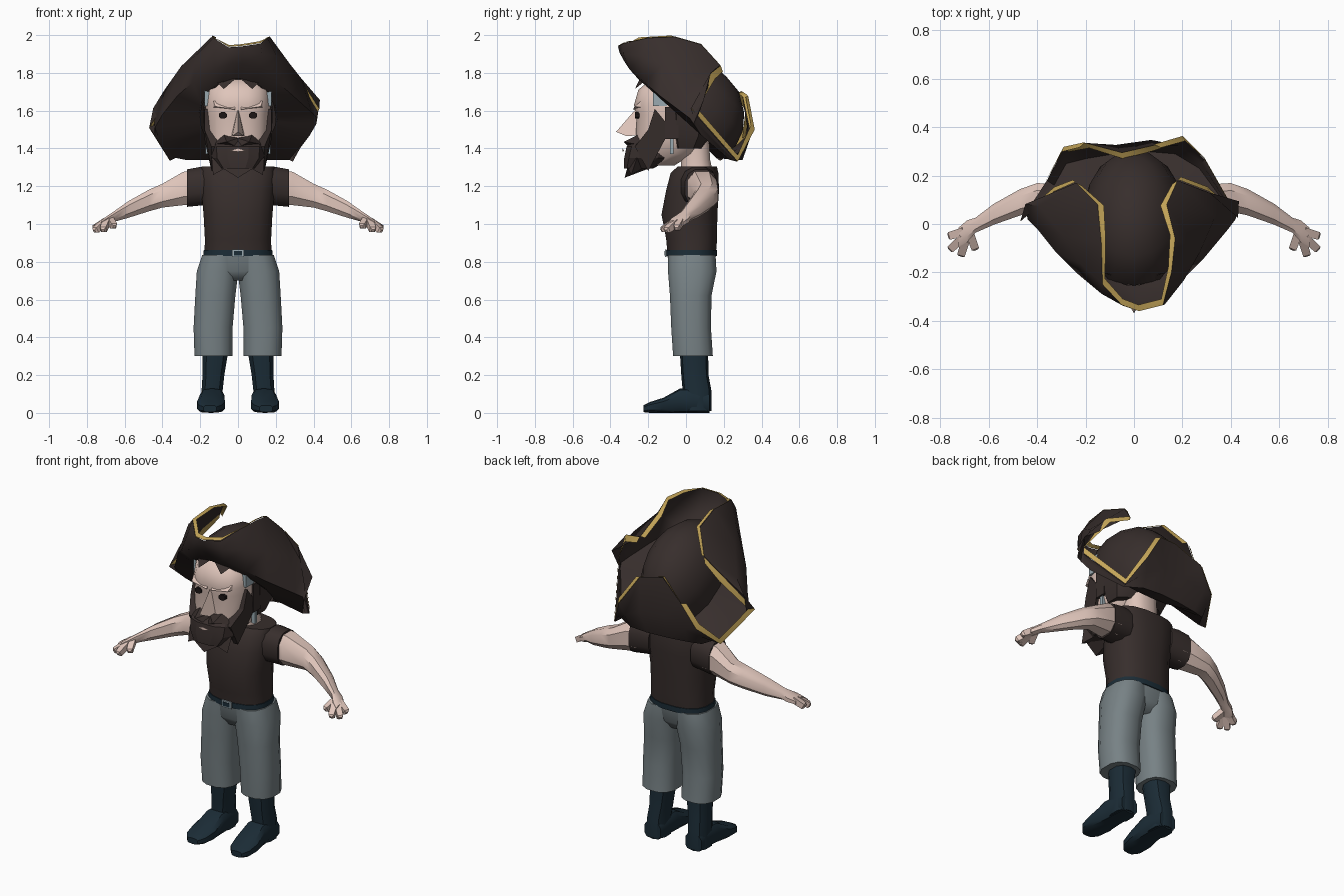
import bpy, bmesh, math
from mathutils import Vector


def material(name, rgb):
    m = bpy.data.materials.new(name)
    m.diffuse_color = (*rgb, 1)
    return m


DARK = material("dark_brown", (0.038, 0.027, 0.025))
GOLD = material("gold", (0.56, 0.38, 0.10))
SKIN = material("skin", (0.74, 0.56, 0.495))
GREY = material("trouser_grey", (0.185, 0.222, 0.235))
NAVY = material("navy_leather", (0.011, 0.025, 0.037))
PALE = material("pale_blue_grey", (0.32, 0.40, 0.44))
BLACK = material("eye_black", (0.012, 0.008, 0.008))


def make(name, verts, faces, mat, angle=40):
    mesh = bpy.data.meshes.new(name)
    bm = bmesh.new()
    vs = [bm.verts.new(v) for v in verts]
    for f in faces:
        bm.faces.new([vs[i] for i in f])
    bmesh.ops.recalc_face_normals(bm, faces=bm.faces)
    bm.to_mesh(mesh)
    bm.free()
    mesh.materials.append(mat)
    for p in mesh.polygons:
        p.use_smooth = True
    mesh.set_sharp_from_angle(angle=math.radians(angle))
    ob = bpy.data.objects.new(name, mesh)
    bpy.context.collection.objects.link(ob)


def bridge(rings, closed=True):
    """Quads joining rings of equal length that are stored one after another."""
    n = len(rings[0])
    return [(k * n + i, k * n + (i + 1) % n, (k + 1) * n + (i + 1) % n, (k + 1) * n + i)
            for k in range(len(rings) - 1) for i in range(n if closed else n - 1)]


def loft(name, rings, mat, axis="z", n=12, power=0.8, side=1, angle=40):
    """Rings are (position on axis, two centres, two radii) in x, y, z order."""
    out = []
    for pos, c1, c2, r1, r2 in rings:
        ring = []
        for i in range(n):
            a = 2 * math.pi * (i + 0.5) / n
            p = c1 + r1 * math.copysign(abs(math.cos(a)) ** power, math.cos(a))
            q = c2 + r2 * math.copysign(abs(math.sin(a)) ** power, math.sin(a))
            v = {"x": (pos, p, q), "y": (p, pos, q), "z": (p, q, pos)}[axis]
            ring.append((v[0] * side, v[1], v[2]))
        out.append(ring)
    m = (len(out) - 1) * n
    make(name, sum(out, []), bridge(out) + [tuple(range(n)), tuple(range(m, m + n))], mat, angle)


def box(name, lo, hi, mat, side=1):
    v = [((hi if i & 1 else lo)[0] * side, (hi if i & 2 else lo)[1], (hi if i & 4 else lo)[2])
         for i in range(8)]
    f = [(0, 1, 3, 2), (4, 5, 7, 6), (0, 1, 5, 4), (2, 3, 7, 6), (0, 2, 6, 4), (1, 3, 7, 5)]
    make(name, v, f, mat, 20)


def spike(name, base, tip, mat, side=1):
    """Pyramid on a three or four cornered base."""
    k = len(base)
    v = [(x * side, y, z) for x, y, z in base + [tip]]
    make(name, v, [tuple(range(k))] + [(i, (i + 1) % k, k) for i in range(k)], mat, 20)


# --- torso, belt, neck, hips
loft("shirt", [(.84, 0, .03, .18, .13), (.92, 0, .03, .178, .137), (1.05, 0, .018, .185, .15),
               (1.18, 0, .035, .197, .142), (1.27, 0, .045, .2, .128), (1.305, 0, .06, .195, .105)],
     DARK, n=16)
loft("belt", [(.83, 0, .03, .187, .136), (.862, 0, .03, .184, .136)], NAVY, n=16)
box("buckle", (-.032, -.112, .826), (.032, -.104, .866), PALE)
box("buckle_centre", (-.022, -.115, .834), (.022, -.11, .858), NAVY)
loft("neck", [(1.25, 0, .06, .11, .09), (1.34, 0, .05, .095, .08), (1.52, 0, .03, .1, .09)], SKIN)
loft("trouser_hips", [(.70, 0, .028, .14, .085), (.75, 0, .03, .2, .118),
                      (.838, 0, .03, .185, .131)], GREY, n=16, angle=60)

# --- limbs, built for both sides
for side, tag in ((1, "right"), (-1, "left")):
    loft(tag + "_sleeve", [(.14, .06, 1.2, .10, .10), (.2, .07, 1.2, .095, .105),
                           (.27, .08, 1.19, .088, .102)], DARK, "x", side=side)
    loft(tag + "_arm", [(.22, .08, 1.193, .083, .096), (.29, .086, 1.188, .081, .094),
                        (.40, .11, 1.15, .063, .067), (.47, .09, 1.125, .058, .061),
                        (.58, .04, 1.077, .046, .047), (.655, -.005, 1.04, .033, .03),
                        (.69, -.03, 1.02, .048, .026), (.725, -.055, 1.0, .042, .02)],
         SKIN, "x", n=8, side=side)
    # fingers and thumb
    for k, (b, t) in enumerate((((.715, -.035, 1.005), (.765, -.05, .975)),
                                ((.715, -.065, 1.0), (.76, -.105, .962)),
                                ((.70, -.08, 1.0), (.715, -.13, .965)),
                                ((.675, -.05, 1.015), (.655, -.105, .985)))):
        b, t = Vector(b), Vector(t)
        d = (t - b).normalized()
        w = d.cross(Vector((0, 0, 1))).normalized()
        h = d.cross(w)
        quad = ((1, 1), (1, -1), (-1, -1), (-1, 1))
        rings = [[tuple(p + w * i * r + h * j * r) for i, j in quad]
                 for p, r in ((b - d * .02, .018), (t - d * .01, .016), (t, .008))]
        make(f"{tag}_finger_{k + 1}", [(x * side, y, z) for x, y, z in sum(rings, [])],
             bridge(rings) + [(0, 1, 2, 3), (8, 9, 10, 11)], SKIN, 30)
    loft(tag + "_trouser_leg", [(.30, .13, .037, .103, .108), (.45, .132, .027, .106, .108),
                                (.62, .12, .025, .109, .113), (.75, .108, .033, .113, .132),
                                (.835, .09, .03, .102, .13)], GREY, side=side, angle=50)
    loft(tag + "_boot_shaft", [(.01, .137, .06, .06, .075), (.12, .137, .058, .058, .076),
                               (.2, .13, .047, .06, .072), (.33, .12, .042, .072, .075)],
         NAVY, side=side, n=10)
    loft(tag + "_boot_foot", [(.125, .137, .05, .055, .05), (.04, .135, .065, .062, .065),
                              (-.03, .137, .065, .066, .065), (-.12, .143, .04, .076, .04),
                              (-.19, .147, .029, .065, .029), (-.225, .148, .022, .035, .018)],
         NAVY, "y", side=side, n=10, power=.6)

# --- head
loft("head", [(1.31, 0, -.15, .08, .09), (1.37, 0, -.11, .14, .15), (1.46, 0, -.08, .168, .188),
              (1.58, 0, -.07, .172, .195), (1.63, 0, -.07, .174, .208), (1.71, 0, -.06, .168, .195),
              (1.765, 0, -.04, .12, .15)], SKIN, n=16, power=.7)
loft("hair", [(1.40, 0, .0, .16, .09), (1.47, 0, .01, .185, .13), (1.58, 0, .01, .19, .14),
              (1.68, 0, .0, .185, .13)], DARK, n=10, power=.7)
make("nose", [(0, -.26, 1.615), (-.035, -.25, 1.47), (.035, -.25, 1.47), (0, -.37, 1.488),
              (-.03, -.315, 1.465), (.03, -.315, 1.465)],
     [(0, 1, 4, 3), (0, 3, 5, 2), (3, 4, 5), (1, 2, 5, 4), (0, 2, 1)], SKIN, 20)
CHEEK = [(-.2, 1.5), (-.165, 1.61), (-.1, 1.53), (-.11, 1.45), (-.2, 1.28), (-.27, 1.41)]
for side, tag in ((1, "right"), (-1, "left")):
    # brow ridge, eye, side whiskers, head wrap
    make(tag + "_brow", [(x * side, y, z) for x, y, z in (
        (.015, -.25, 1.6), (.13, -.24, 1.618), (.13, -.24, 1.65), (.015, -.25, 1.65),
        (.015, -.281, 1.607), (.12, -.272, 1.622))],
        [(0, 1, 5, 4), (4, 5, 2, 3), (0, 4, 3), (1, 2, 5), (0, 3, 2, 1)], SKIN, 20)
    loft(tag + "_eye", [(-.27, .08, 1.575, .022, .018), (-.2, .08, 1.575, .02, .018)],
         BLACK, "y", n=8, side=side)
    rows = [[(min(x, .178 if z > 1.42 and y > -.25 else .14) * side, y, z) for y, z in CHEEK]
            for x in (.11, .178)]
    make(tag + "_side_whiskers", rows[0] + rows[1],
         bridge(rows) + [tuple(range(6)), tuple(range(6, 12))], DARK, 20)
    box(tag + "_sideburn", (.15, -.11, 1.45), (.181, -.04, 1.62), DARK, side)
    box(tag + "_head_wrap", (.14, -.175, 1.625), (.177, -.1, 1.73), PALE, side)
    box(tag + "_wrap_tail", (.15, -.085, 1.37), (.172, -.065, 1.45), PALE, side)
    # moustache, beard points, forelock
    spike(tag + "_moustache", [(.0, -.27, 1.455), (.075, -.25, 1.475), (.13, -.25, 1.42),
                               (.0, -.30, 1.405)], (.06, -.33, 1.435), DARK, side)
    spike(tag + "_beard_point", [(.02, -.32, 1.32), (.14, -.26, 1.35), (.07, -.2, 1.31)],
          (.132, -.29, 1.26), DARK, side)
    spike(tag + "_forelock", [(.0, -.24, 1.78), (.13, -.2, 1.77), (.05, -.22, 1.76)],
          (.075, -.27, 1.715), DARK, side)
loft("beard", [(1.45, 0, -.17, .125, .10), (1.41, 0, -.18, .145, .138), (1.35, 0, -.20, .142, .13),
               (1.295, 0, -.25, .10, .08)], DARK, n=12, power=.7, angle=20)
spike("beard_tip", [(-.09, -.31, 1.30), (.09, -.31, 1.30), (0, -.18, 1.30)], (0, -.325, 1.245), DARK)
make("mouth", [(-.045, -.327, 1.388), (0, -.337, 1.382), (.045, -.327, 1.388), (0, -.337, 1.402)],
     [(0, 1, 2, 3)], SKIN)

# --- three-cornered hat: each entry is a fold point and the brim edge point above it
BRIM = [((.02, -.32, 1.85), (.02, -.36, 1.94)), ((.12, -.30, 1.82), (.12, -.335, 1.955)),
        ((.21, -.22, 1.75), (.155, -.20, 1.985)), ((.29, -.14, 1.68), (.17, -.06, 1.99)),
        ((.39, -.02, 1.59), (.135, .08, 1.95)), ((.42, .02, 1.56), (.18, .18, 1.84)),
        ((.415, .04, 1.53), (.31, .13, 1.80)), ((.38, .08, 1.47), (.43, .025, 1.61)),
        ((.27, .23, 1.34), (.29, .27, 1.33)), ((.17, .29, 1.34), (.2, .36, 1.5)),
        ((.05, .30, 1.34), (.08, .325, 1.68)), ((-.08, .29, 1.34), (-.05, .295, 1.70)),
        ((-.2, .27, 1.34), (-.2, .335, 1.60)), ((-.28, .25, 1.34), (-.29, .315, 1.46)),
        ((-.33, .16, 1.35), (-.36, .18, 1.335)), ((-.41, .08, 1.43), (-.47, .01, 1.51)),
        ((-.44, .02, 1.51), (-.33, .13, 1.73)), ((-.40, -.02, 1.58), (-.24, .17, 1.83)),
        ((-.32, -.12, 1.68), (-.15, .08, 1.95)), ((-.24, -.2, 1.75), (-.135, -.08, 1.995)),
        ((-.12, -.29, 1.82), (-.13, -.25, 1.985)), ((-.04, -.32, 1.85), (-.05, -.335, 1.935))]
CENTRE = Vector((0, -.025, 1.565))
UP = Vector((0, .68, .73))
FRONT = Vector((0, -.23, .205))
fold = [Vector(f) for f, e in BRIM]
edge = [Vector(e) for f, e in BRIM]
angles = [math.atan2(f.x / .2, (f - CENTRE).dot(FRONT) / FRONT.length_squared) for f in fold]
base = [CENTRE + FRONT * math.cos(a) + Vector((.2 * math.sin(a), 0, 0)) for a in angles]
# folded sides bulge outwards halfway up, the corners stay flat
middle = []
for i, (f, e) in enumerate(zip(fold, edge)):
    out = f - CENTRE
    out = (out - UP * out.dot(UP)).normalized()
    bulge = 0 if i in (7, 8, 9, 13, 14, 15) else .24 if i in (4, 5, 6, 16, 17, 18) else .16
    middle.append(f.lerp(e, .5) + out * bulge * min((e - f).length, .3))
rings = [base, fold, middle, edge]
make("hat_brim", sum(rings, []), bridge(rings), DARK, 60)

# gold trim: a lip inside the turned-up edges, and a band across the two rear corners
for name, ids in (("front_trim", [*range(17, 22), *range(0, 6)]), ("back_trim", range(9, 14))):
    rows = [[], []]
    for i in ids:
        inward = Vector((-edge[i].x, .06 - edge[i].y, 0)).normalized()
        rows[0].append(edge[i] + Vector((0, 0, .003)))
        rows[1].append(edge[i] + inward * .026 + Vector((0, 0, .012 if i in (21, 0, 1) else -.006)))
    make(name, rows[0] + rows[1], bridge(rows, False), GOLD, 60)
for name, ids, s in (("right_corner_trim", range(5, 11), 1), ("left_corner_trim", range(12, 18), -1)):
    pocket = sum((edge[i] for i in ids), Vector()) / 6
    lift = Vector((.3 * s, .95, 0)) * .01
    rows = [[edge[i] + lift * .4 for i in ids],
            [edge[i] + lift + (pocket - edge[i]).normalized() * .036 for i in ids]]
    make(name, rows[0] + rows[1], bridge(rows, False), GOLD, 60)

# rounded crown
crown = [[CENTRE + FRONT * s * math.cos(a) + Vector((.21 * s * math.sin(a), 0, 0)) + UP * h
          for a in (2 * math.pi * i / 16 for i in range(16))]
         for s, h in ((1.0, 0), (1.02, .08), (.94, .16), (.74, .24), (.42, .305), (.1, .32))]
make("hat_crown", sum(crown, []), bridge(crown) + [tuple(range(80, 96))], DARK, 60)
